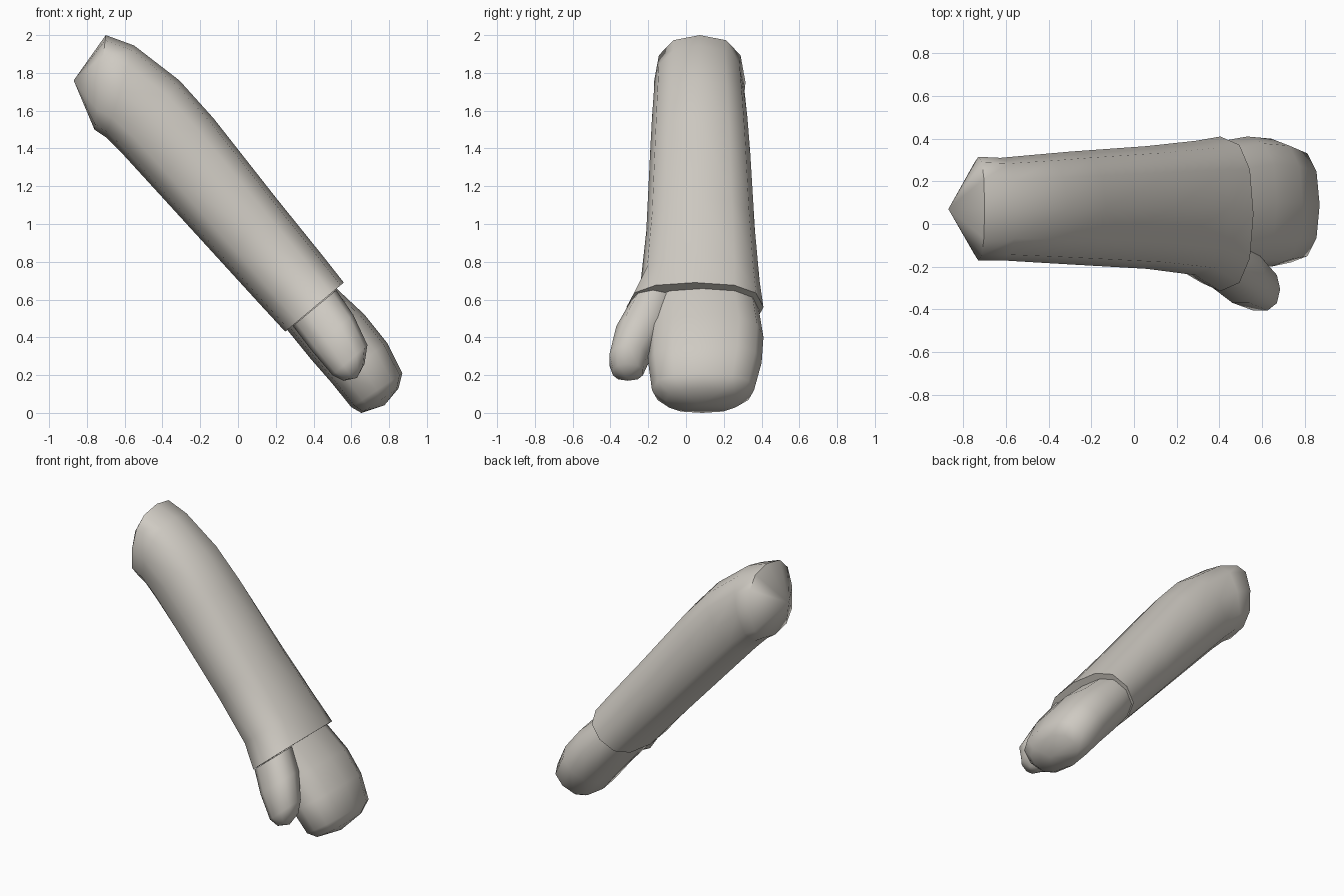
import bpy, bmesh, math
from mathutils import Vector

if "Cube" in bpy.data.objects:
    bpy.data.objects.remove(bpy.data.objects["Cube"])

clay = bpy.data.materials.new("warm grey")
clay.diffuse_color = (0.62, 0.59, 0.54, 1)
clay.use_nodes = True
clay.node_tree.nodes["Principled BSDF"].inputs["Base Color"].default_value = clay.diffuse_color


def loft(name, rings, start=None, end=None, sides=12, power=2.5, angle=50):
    """Skin rounded rings. Ring: upper x, z, lower x, z, y min, y max."""
    bm = bmesh.new()
    loops = []
    for ux, uz, lx, lz, y0, y1 in rings:
        up, lo = Vector((ux, 0, uz)), Vector((lx, 0, lz))
        mid, half = (up + lo) / 2, (up - lo) / 2
        loop = []
        for i in range(sides):
            a = 2 * math.pi * i / sides
            c, s = math.cos(a), math.sin(a)
            c = math.copysign(abs(c) ** (2 / power), c)
            s = math.copysign(abs(s) ** (2 / power), s)
            p = mid + half * c
            p.y = (y0 + y1) / 2 + s * (y1 - y0) / 2
            loop.append(bm.verts.new(p))
        loops.append(loop)
    for a, b in zip(loops, loops[1:]):
        for i in range(sides):
            j = (i + 1) % sides
            bm.faces.new((a[i], a[j], b[j], b[i]))
    # ends: a fan to a pole point, or a flat cap
    for loop, pole in ((loops[0], start), (loops[-1], end)):
        if pole:
            v = bm.verts.new(pole)
            for i in range(sides):
                bm.faces.new((loop[i], loop[(i + 1) % sides], v))
        else:
            bm.faces.new(loop)
    bmesh.ops.recalc_face_normals(bm, faces=bm.faces)
    me = bpy.data.meshes.new(name)
    bm.to_mesh(me)
    bm.free()
    me.materials.append(clay)
    ob = bpy.data.objects.new(name, me)
    bpy.context.collection.objects.link(ob)
    bpy.ops.object.select_all(action='DESELECT')
    ob.select_set(True)
    bpy.context.view_layer.objects.active = ob
    bpy.ops.object.shade_smooth_by_angle(angle=math.radians(angle))
    return ob


# sleeve, from the domed shoulder to the flat cuff end
loft("sleeve", [
    (-0.70, 2.00, -0.76, 1.50, -0.17, 0.315),
    (-0.55, 1.945, -0.70, 1.46, -0.17, 0.31),
    (-0.31, 1.76, -0.61, 1.37, -0.18, 0.325),
    (-0.13, 1.56, -0.45, 1.195, -0.19, 0.34),
    (0.20, 1.14, -0.08, 0.79, -0.21, 0.365),
    (0.45, 0.83, 0.13, 0.56, -0.24, 0.39),
    (0.56, 0.69, 0.25, 0.43, -0.315, 0.41),
], start=(-0.87, 0.07, 1.76), angle=65)

# mitten-shaped palm with closed fingers
loft("palm", [
    (0.52, 0.66, 0.26, 0.44, -0.21, 0.385),
    (0.67, 0.52, 0.39, 0.28, -0.20, 0.41),
    (0.79, 0.37, 0.495, 0.16, -0.20, 0.40),
    (0.87, 0.21, 0.60, 0.03, -0.18, 0.36),
    (0.85, 0.13, 0.653, 0.0, -0.11, 0.28),
], end=(0.775, 0.07, 0.04), angle=60)

# thumb on the front side of the palm
loft("thumb", [
    (0.52, 0.65, 0.29, 0.46, -0.30, -0.05),
    (0.61, 0.52, 0.39, 0.33, -0.375, -0.10),
    (0.685, 0.36, 0.50, 0.20, -0.41, -0.20),
    (0.67, 0.26, 0.56, 0.17, -0.39, -0.225),
], end=(0.63, -0.31, 0.185), sides=10, power=2.3, angle=60)
